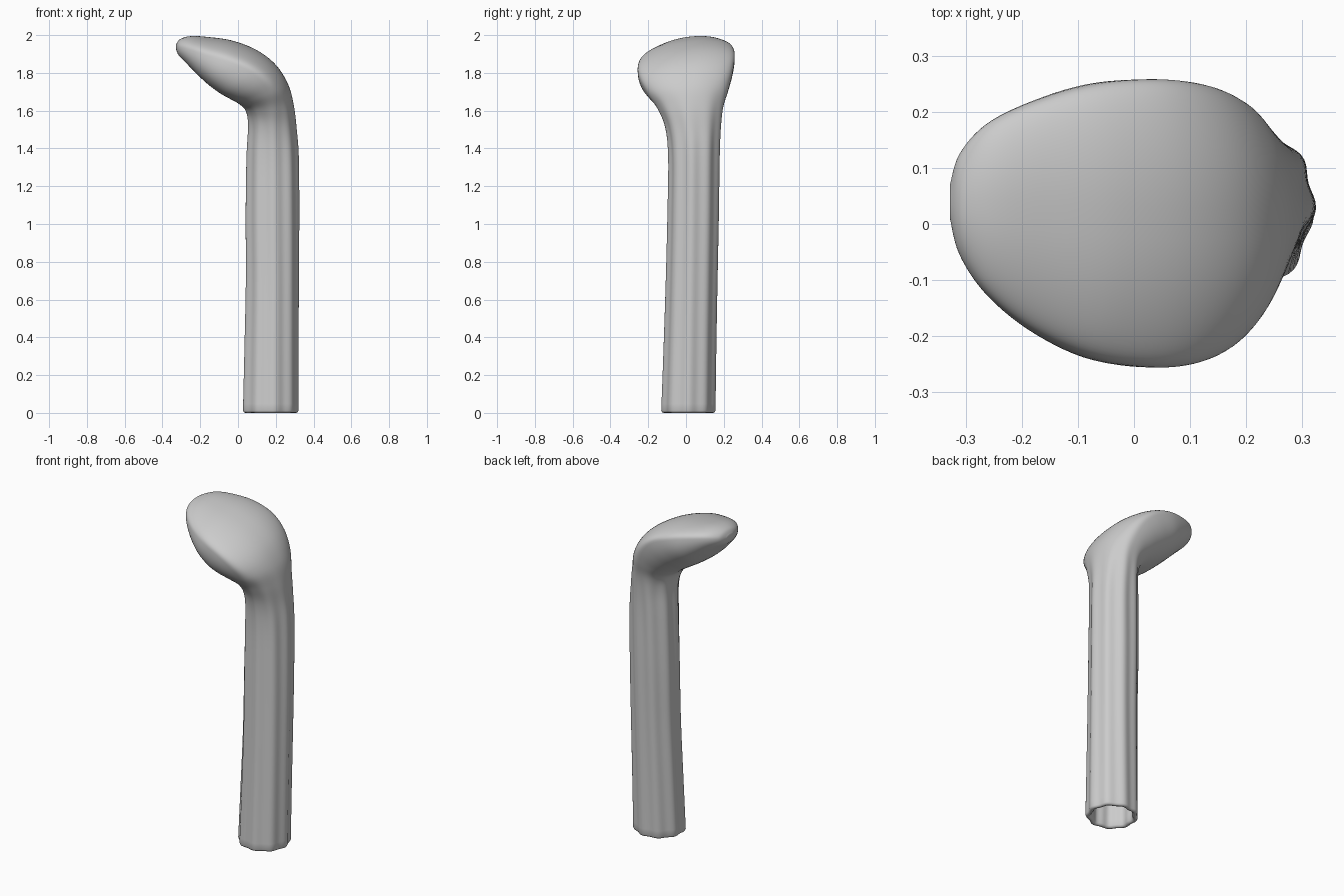
import bpy, bmesh, math

# Stations: outer x,z | inner x,z | y min,max | fullness shift | roll | flute depth
S = [
    (0.317, 0.012, 0.023, 0.012, -0.130, 0.155, 0.0, 0.00, 0.035),
    (0.318, 0.35, 0.032, 0.35, -0.117, 0.160, 0.0, 0.00, 0.035),
    (0.320, 0.70, 0.040, 0.70, -0.105, 0.167, 0.0, 0.00, 0.035),
    (0.322, 1.05, 0.040, 1.05, -0.096, 0.175, 0.0, 0.00, 0.035),
    (0.320, 1.35, 0.045, 1.35, -0.092, 0.180, 0.0, 0.00, 0.035),
    (0.310, 1.50, 0.053, 1.52, -0.108, 0.187, 0.0, 0.00, 0.025),
    (0.295, 1.63, 0.040, 1.60, -0.150, 0.200, 0.1, 0.03, 0.01),
    (0.265, 1.74, 0.000, 1.64, -0.205, 0.225, 0.25, 0.06, 0.0),
    (0.200, 1.84, -0.05, 1.67, -0.243, 0.248, 0.35, 0.10, 0.0),
    (0.100, 1.915, -0.10, 1.70, -0.256, 0.258, 0.40, 0.12, 0.0),
    (-0.03, 1.965, -0.16, 1.745, -0.240, 0.250, 0.35, 0.12, 0.0),
    (-0.16, 1.985, -0.22, 1.800, -0.190, 0.218, 0.30, 0.12, 0.0),
    (-0.25, 1.992, -0.28, 1.860, -0.125, 0.178, 0.20, 0.10, 0.0),
    (-0.307, 1.978, -0.315, 1.895, -0.055, 0.125, 0.1, 0.06, 0.0),
    (-0.328, 1.950, -0.328, 1.925, 0.010, 0.070, 0.0, 0.00, 0.0),
]
N = 80      # points around
SUB = 6     # rings between stations


def station(i, t):
    """Catmull-Rom blend of the stations."""
    p = [S[min(max(i + k, 0), len(S) - 1)] for k in (-1, 0, 1, 2)]
    return [0.5 * (2 * b + (c - a) * t + (2 * a - 5 * b + 4 * c - d) * t * t
                   + (3 * b - a - 3 * c + d) * t ** 3) for a, b, c, d in zip(*p)]


def ring(bm, s, scale=1.0, z=None):
    ux, uz, lx, lz, y0, y1, shift, roll, flute = s
    verts = []
    for k in range(N):
        a = 2 * math.pi * k / N
        r = scale * (1 + flute * (math.cos(9 * a + 0.8 * uz) - 0.4))
        e = 1 - 0.15 * min(1, shift / 0.3)
        c = math.copysign(abs(math.cos(a)) ** e, math.cos(a))
        n = math.copysign(abs(math.sin(a)) ** e, math.sin(a))
        along = r * (c + shift * n * n * (1 - abs(c)))
        dy = r * n * (y1 - y0) / 2
        verts.append(bm.verts.new((
            (ux + lx) / 2 + along * (ux - lx) / 2,
            (y0 + y1) / 2 + dy,
            z if z is not None else (uz + lz) / 2 + along * (uz - lz) / 2 + roll * dy)))
    return verts


def bridge(bm, a, b):
    for k in range(N):
        j = (k + 1) % N
        bm.faces.new((a[k], a[j], b[j], b[k]))


bm = bmesh.new()
path = [station(i, t / SUB) for i in range(len(S) - 1) for t in range(SUB)] + [list(S[-1])]

# Inner bore going down, rounded rim, then outer skin going up to the head
bore = [ring(bm, s, 0.80) for s in reversed(path[:6 * SUB])]
rim = [ring(bm, S[0], 0.85, 0.002), ring(bm, S[0], 0.91, 0.0), ring(bm, S[0], 0.97, 0.003)]
skin = [ring(bm, s) for s in path]
rings = bore + rim + skin
for a, b in zip(rings, rings[1:]):
    bridge(bm, a, b)

# Close the bore end and the tip of the head
bm.faces.new(bore[0])
bm.faces.new(skin[-1])
bmesh.ops.recalc_face_normals(bm, faces=bm.faces)
for f in bm.faces:
    f.smooth = True

mesh = bpy.data.meshes.new("bent_handle_with_paddle_head")
bm.to_mesh(mesh)
bm.free()
obj = bpy.data.objects.new("bent_handle_with_paddle_head", mesh)
bpy.context.collection.objects.link(obj)
bpy.context.view_layer.objects.active = obj
obj.select_set(True)
bpy.ops.object.shade_smooth_by_angle(angle=math.radians(50))
